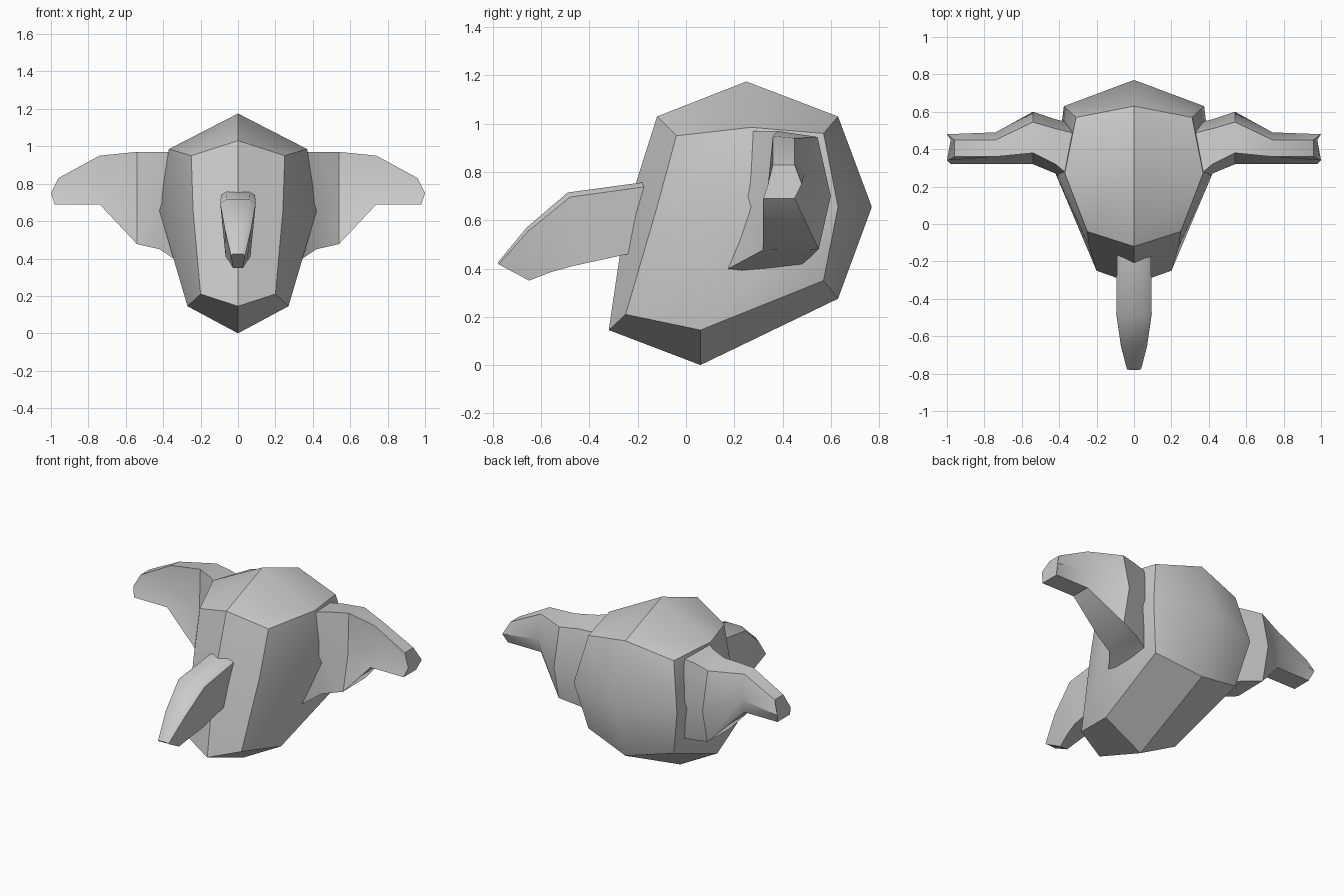
import bpy, bmesh
from mathutils import Vector
from itertools import product

if "Cube" in bpy.data.objects:
    bpy.data.objects.remove(bpy.data.objects["Cube"])


def finish(name, bm, angle=0.66):
    bmesh.ops.recalc_face_normals(bm, faces=bm.faces)
    me = bpy.data.meshes.new(name)
    bm.to_mesh(me)
    bm.free()
    ob = bpy.data.objects.new(name, me)
    bpy.context.collection.objects.link(ob)
    bpy.ops.object.select_all(action='DESELECT')
    ob.select_set(True)
    bpy.context.view_layer.objects.active = ob
    bpy.ops.object.shade_smooth_by_angle(angle=angle)
    return ob


def loft(name, rings):
    bm = bmesh.new()
    loops = [[bm.verts.new(p) for p in r] for r in rings]
    n = len(loops[0])
    for a, b in zip(loops, loops[1:]):
        for i in range(n):
            j = (i + 1) % n
            bm.faces.new((a[i], a[j], b[j], b[i]))
    bm.faces.new(loops[0])
    bm.faces.new(loops[-1])
    return finish(name, bm)


# Head: cube-sphere with 2x2 quads per side, jaw and cheeks pulled into shape
C, R = Vector((0, 0.25, 0.655)), 0.52
moved = {
    (0, 0, -1): (0, 0.06, 0.0),
    (0, -1, -1): (0, -0.32, 0.145),
    (1, -1, -1): (0.20, -0.25, 0.21),
    (1, 0, -1): (0.27, 0.06, 0.145),
    (1, -1, 0): (0.24, -0.12, 0.655),
    (1, -1, 1): (0.25, -0.04, 0.95),
    (0, -1, 0): (0, -0.25, 0.62),
    (1, 0, 0): (0.42, 0.27, 0.655),
    (1, 0, 1): (0.37, 0.27, 0.985),
    (1, 1, 0): (0.375, 0.63, 0.655),
    (1, 1, -1): (0.31, 0.57, 0.35),
    (1, 1, 1): (0.31, 0.57, 0.96),
    (0, 1, -1): (0, 0.63, 0.275),
    (0, 1, 1): (0, 0.63, 1.03),
    (0, -1, 1): (0, -0.12, 1.03),
}
bm = bmesh.new()
V = {}
for k in product((-1, 0, 1), repeat=3):
    if k == (0, 0, 0):
        continue
    key = (abs(k[0]), k[1], k[2])
    if key in moved:
        p = Vector(moved[key])
        p.x *= -1 if k[0] < 0 else 1
    else:
        p = C + Vector(k).normalized() * R
    V[k] = bm.verts.new(p)
for ax, s in product(range(3), (-1, 1)):
    for u, w in product((-1, 0), repeat=2):
        quad = []
        for du, dw in ((0, 0), (1, 0), (1, 1), (0, 1)):
            c = [u + du, w + dw]
            c.insert(ax, s)
            quad.append(V[tuple(c)])
        bm.faces.new(quad)
finish("head", bm)

# Trunk: y/z of upper edge, y/z of lower edge, half width
rings = []
for yt, zt, yb, zb, w in [(-0.12, 0.765, -0.15, 0.48, 0.09),
                          (-0.49, 0.715, -0.47, 0.41, 0.095),
                          (-0.66, 0.57, -0.56, 0.385, 0.07),
                          (-0.78, 0.425, -0.65, 0.35, 0.038)]:
    d = w * 0.2
    rings.append([(-w * .65, yt, zt), (w * .65, yt, zt), (w, yt + d * .5, zt - d),
                  (w * .7, yb, zb), (-w * .7, yb, zb), (-w, yt + d * .5, zt - d)])
loft("trunk", rings)

# Ears: cross-sections running outwards (front top, mid, bottom, back bottom, mid, top)
sections = [
    (0.30, [(0.22, .97), (0.14, .68), (0.12, .37), (0.47, .41), (0.53, .7), (0.48, .94)]),
    (0.42, [(0.32, .97), (0.27, .70), (0.27, .45), (0.52, .45), (0.56, .7), (0.51, .95)]),
    (0.54, [(0.38, .97), (0.37, .70), (0.32, .477), (0.55, .48), (0.60, .7), (0.545, .945)]),
    (0.74, [(0.36, .95), (0.36, .80), (0.32, .69), (0.45, .69), (0.49, .79), (0.45, .94)]),
    (0.98, [(0.36, .83), (0.34, .75), (0.32, .69), (0.45, .69), (0.48, .75), (0.45, .83)]),
]
tip = (-0.02, 0.02, 0, 0, 0.02, -0.02)
for name, s in (("ear_left", 1), ("ear_right", -1)):
    loft(name, [[(s * (x + (tip[i] if x > 0.9 else 0)), y, z)
                 for i, (y, z) in enumerate(pts)] for x, pts in sections])
